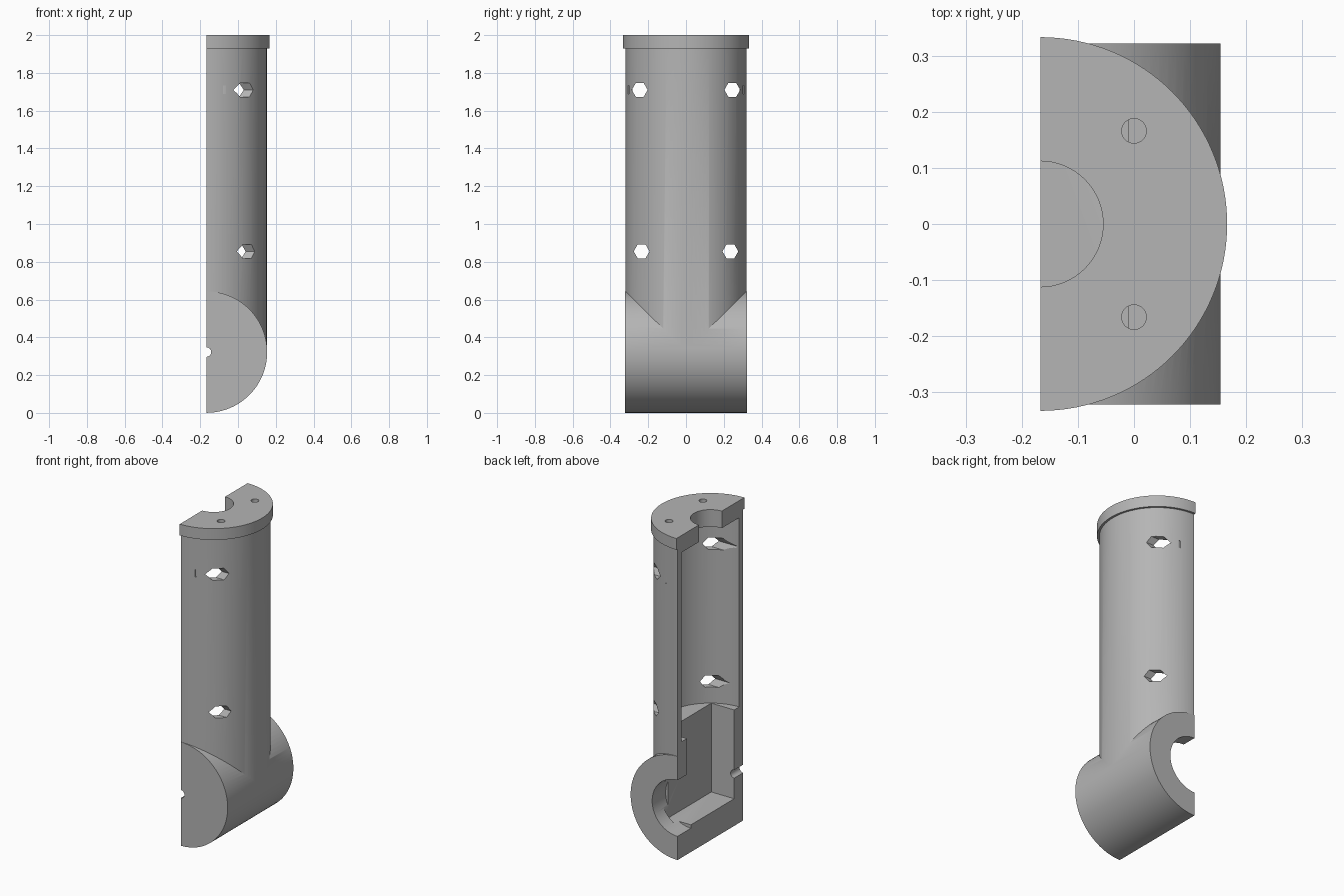
import bpy, math
from mathutils import Matrix, Vector

if "Cube" in bpy.data.objects:
    bpy.data.objects.remove(bpy.data.objects["Cube"], do_unlink=True)

import bmesh

SPLIT = -0.167      # x of the flat split face, which holds both tube axes
AXIS_Z = 0.322      # height of the cross tube axis
TURN = {"X": Matrix.Rotation(math.pi / 2, 4, "Y"),
        "Y": Matrix.Rotation(math.pi / 2, 4, "X"),
        "Z": Matrix.Identity(4)}

grey = bpy.data.materials.new("plain grey")
grey.use_nodes = True
grey.diffuse_color = (0.46, 0.46, 0.46, 1)
grey.node_tree.nodes["Principled BSDF"].inputs["Base Color"].default_value = grey.diffuse_color


def finish(name, bm):
    mesh = bpy.data.meshes.new(name)
    bm.to_mesh(mesh)
    bm.free()
    mesh.materials.append(grey)
    obj = bpy.data.objects.new(name, mesh)
    bpy.context.collection.objects.link(obj)
    return obj


def tube(name, centre, radius, length, axis="Z", sides=96):
    bm = bmesh.new()
    bmesh.ops.create_cone(bm, cap_ends=True, segments=sides, radius1=radius,
                          radius2=radius, depth=length,
                          matrix=Matrix.Translation(centre) @ TURN[axis])
    return finish(name, bm)


def block(name, low, high):
    low, high = Vector(low), Vector(high)
    bm = bmesh.new()
    bmesh.ops.create_cube(bm, size=1, matrix=Matrix.Translation((low + high) / 2)
                          @ Matrix.Diagonal((*(high - low), 1)))
    return finish(name, bm)


def combine(target, other, operation):
    mod = target.modifiers.new(other.name, "BOOLEAN")
    mod.operation, mod.object, mod.solver = operation, other, "EXACT"
    bpy.context.view_layer.update()
    graph = bpy.context.evaluated_depsgraph_get()
    result = bpy.data.meshes.new_from_object(target.evaluated_get(graph))
    target.modifiers.clear()
    target.data = result
    bpy.data.objects.remove(other, do_unlink=True)


# Outer body: upright tube, cross tube and top flange
housing = tube("half_housing", (SPLIT, 0, 1.14), 0.32, 1.64)
for part in (tube("cross_tube", (SPLIT, 0, AXIS_Z), 0.3215, 0.644, "Y"),
             tube("top_flange", (SPLIT, 0, 1.965), 0.333, 0.07, sides=128)):
    combine(housing, part, "UNION")

# Inner cavities: upright bore, rectangular pocket, shaft openings, cap hole
cutters = [
    tube("upright_bore", (SPLIT, 0, 1.307), 0.283, 1.174),
    block("pocket", (-0.4, -0.234, 0.169), (-0.01, 0.23, 0.9)),
    tube("large_opening", (SPLIT, 0.295, AXIS_Z), 0.174, 0.21, "Y"),
    tube("small_opening", (SPLIT, -0.3, AXIS_Z), 0.025, 0.2, "Y", 32),
    tube("cap_hole", (SPLIT, 0, 1.95), 0.112, 0.3, sides=64),
]
# Mirrored cap screw holes, hexagonal side holes and narrow slits
for side in (-1, 1):
    cutters += [
        tube("screw_hole", (0, side * 0.166, 1.95), 0.022, 0.3, sides=32),
        tube("upper_hex_hole", (0.05, side * 0.245, 1.71), 0.042, 0.4, "X", 6),
        tube("lower_hex_hole", (0.05, side * 0.235, 0.855), 0.042, 0.4, "X", 6),
        block("slit", (-0.08, side * 0.306 - 0.003, 1.687),
              (-0.05, side * 0.306 + 0.003, 1.733)),
    ]
# Flat split face
cutters.append(block("split_half", (-1, -1, -1), (SPLIT, 1, 3)))
for cutter in cutters:
    combine(housing, cutter, "DIFFERENCE")

# Single colour and smooth curved walls with crisp edges
housing.data.materials.clear()
housing.data.materials.append(grey)
for face in housing.data.polygons:
    face.material_index = 0
bpy.ops.object.select_all(action="DESELECT")
housing.select_set(True)
bpy.context.view_layer.objects.active = housing
bpy.ops.object.shade_smooth_by_angle(angle=math.radians(30))
